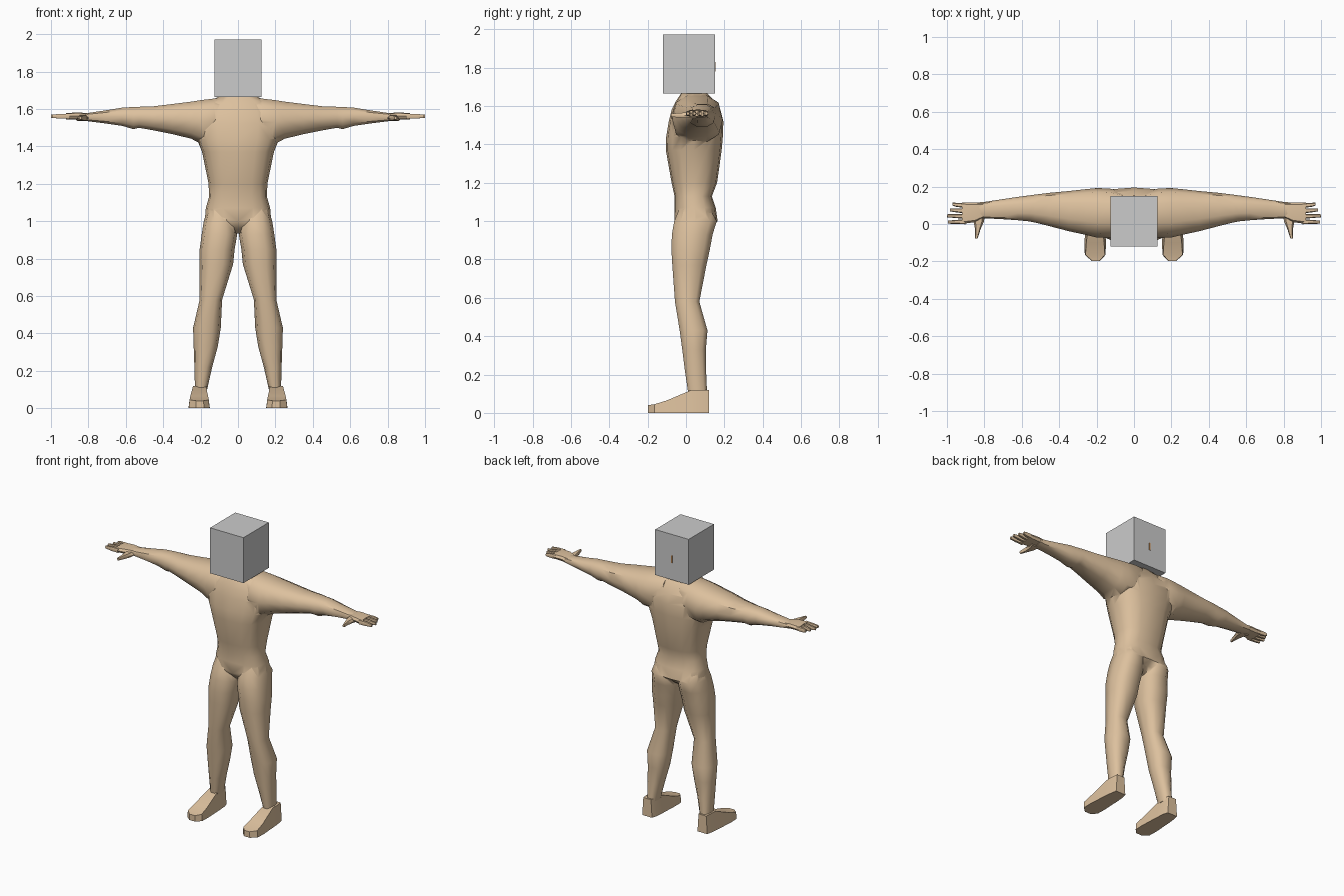
import bpy, bmesh, math
from mathutils import Vector


def material(name, rgb):
    m = bpy.data.materials.new(name)
    m.diffuse_color = (*rgb, 1)
    return m


SKIN = material("skin", (0.72, 0.53, 0.34))
GREY = material("light_grey", (0.6, 0.6, 0.6))
ORANGE = material("orange", (0.65, 0.3, 0.1))


def mesh_from_rings(name, rings, mat=SKIN, angle=45):
    """Skin a list of point rings into a closed tube."""
    bm = bmesh.new()
    loops = [[bm.verts.new(p) for p in ring] for ring in rings]
    n = len(loops[0])
    for a, b in zip(loops, loops[1:]):
        for i in range(n):
            j = (i + 1) % n
            bm.faces.new((a[i], a[j], b[j], b[i]))
    bm.faces.new(loops[0])
    bm.faces.new(loops[-1][::-1])
    bmesh.ops.recalc_face_normals(bm, faces=bm.faces)
    me = bpy.data.meshes.new(name)
    bm.to_mesh(me)
    bm.free()
    me.materials.append(mat)
    ob = bpy.data.objects.new(name, me)
    bpy.context.collection.objects.link(ob)
    if angle:
        smooth(ob, angle)
    return ob


def smooth(ob, angle):
    bpy.ops.object.select_all(action='DESELECT')
    ob.select_set(True)
    bpy.context.view_layer.objects.active = ob
    bpy.ops.object.shade_smooth_by_angle(angle=math.radians(angle))


def oval(a0, a1, b0, b1, n=12, power=0.8):
    """Slightly boxy oval filling the given bounds."""
    pts = []
    for i in range(n):
        t = 2 * math.pi * i / n
        c, s = round(math.cos(t), 6), round(math.sin(t), 6)
        c = math.copysign(abs(c) ** power, c)
        s = math.copysign(abs(s) ** power, s)
        pts.append(((a0 + a1) / 2 + c * (a1 - a0) / 2,
                    (b0 + b1) / 2 + s * (b1 - b0) / 2))
    return pts


# Torso: z, half width, front y, back y
TORSO = [(0.935, 0.05, 0.0, 0.08), (0.97, 0.13, -0.035, 0.13), (1.0, 0.178, -0.06, 0.165),
         (1.07, 0.172, -0.06, 0.155), (1.13, 0.155, -0.06, 0.135), (1.2, 0.157, -0.075, 0.162),
         (1.37, 0.192, -0.105, 0.186), (1.44, 0.22, -0.103, 0.192), (1.52, 0.235, -0.09, 0.195),
         (1.58, 0.22, -0.075, 0.178), (1.63, 0.18, -0.05, 0.145), (1.667, 0.10, -0.025, 0.11)]
torso = mesh_from_rings("body", [
    [(x, y, z) for x, y in oval(-w, w, f, b, 16, 0.78)] for z, w, f, b in TORSO])

# Leg: z, inner x, outer x, front y, back y
LEG = [(1.06, 0.04, 0.165, -0.04, 0.13), (1.0, 0.012, 0.183, -0.066, 0.165),
       (0.93, 0.004, 0.194, -0.078, 0.143), (0.85, 0.018, 0.205, -0.08, 0.128),
       (0.77, 0.026, 0.205, -0.075, 0.11), (0.58, 0.085, 0.205, -0.06, 0.072),
       (0.43, 0.092, 0.24, -0.036, 0.115), (0.33, 0.108, 0.237, -0.022, 0.106),
       (0.22, 0.138, 0.233, -0.008, 0.107), (0.10, 0.165, 0.23, 0.01, 0.112)]

# Arm: x, front y, back y, bottom z, top z
ARM = [(0.06, -0.05, 0.17, 1.44, 1.665), (0.13, -0.075, 0.19, 1.42, 1.66),
       (0.2, -0.072, 0.192, 1.41, 1.652), (0.25, -0.06, 0.187, 1.437, 1.643),
       (0.35, -0.038, 0.176, 1.462, 1.63), (0.45, -0.012, 0.167, 1.483, 1.617),
       (0.53, 0.008, 0.157, 1.497, 1.614), (0.56, 0.014, 0.153, 1.49, 1.613),
       (0.62, 0.02, 0.145, 1.508, 1.609), (0.72, 0.027, 0.13, 1.523, 1.592),
       (0.8, 0.03, 0.118, 1.533, 1.58), (0.84, 0.03, 0.115, 1.54, 1.577)]

# Foot: y, inner x, outer x, height, top inset
FOOT = [(0.12, 0.17, 0.243, 0.12, 0.008), (0.085, 0.16, 0.25, 0.12, 0.01),
        (0.03, 0.156, 0.256, 0.12, 0.016), (-0.1, 0.15, 0.265, 0.065, 0.01),
        (-0.165, 0.152, 0.263, 0.045, 0.004), (-0.197, 0.182, 0.226, 0.04, 0.002)]

# Finger: y at knuckle, y at tip, tip x
FINGERS = [(0.099, 0.106, 0.97), (0.07, 0.076, 0.985), (0.041, 0.044, 1.0), (0.012, 0.01, 0.995)]

limbs = []
for side, s in (("left", 1), ("right", -1)):
    limbs.append(mesh_from_rings(side + "_leg", [
        [(s * x, y, z) for x, y in oval(a, b, f, k, 10)] for z, a, b, f, k in LEG]))
    limbs.append(mesh_from_rings(side + "_arm", [
        [(s * x, y, z) for y, z in oval(f, k, lo, hi, 10)] for x, f, k, lo, hi in ARM]))
    mesh_from_rings(side + "_foot", [
        [(s * a, y, 0), (s * b, y, 0), (s * (b - t), y, h), (s * (a + t), y, h)]
        for y, a, b, h, t in FOOT], angle=25)
    # Palm widening from the wrist to the knuckles
    mesh_from_rings(side + "_palm", [
        [(s * x, y, z) for y, z in oval(f, k, lo, hi, 8, 0.6)] for x, f, k, lo, hi in
        [(0.8, 0.034, 0.113, 1.538, 1.576), (0.85, 0.01, 0.115, 1.543, 1.582),
         (0.92, 0.0, 0.114, 1.545, 1.578)]])
    for i, (y0, y1, tip) in enumerate(FINGERS):
        mesh_from_rings(f"{side}_finger_{i + 1}", [
            [(s * x, y, z) for y, z in oval(c - r, c + r, 1.561 - h, 1.561 + h, 6, 0.7)]
            for x, c, r, h in [(0.9, y0, 0.0135, 0.015), (0.95, (y0 + y1) / 2, 0.011, 0.014),
                               (tip, y1, 0.008, 0.009)]])
    # Thumb pointing forward
    mesh_from_rings(side + "_thumb", [
        [(s * x, y, z) for x, z in oval(c - r, c + r, 1.552 - h, 1.552 + h, 6, 0.7)]
        for y, c, r, h in [(0.06, 0.835, 0.04, 0.017), (0.015, 0.83, 0.028, 0.016),
                           (-0.03, 0.835, 0.014, 0.014), (-0.078, 0.843, 0.007, 0.009)]])

# Fuse the limbs into the torso
for limb in limbs:
    mod = torso.modifiers.new("fuse", 'BOOLEAN')
    mod.operation, mod.solver, mod.object = 'UNION', 'EXACT', limb
    bpy.context.view_layer.objects.active = torso
    bpy.ops.object.modifier_apply(modifier=mod.name)
    bpy.data.objects.remove(limb)
smooth(torso, 60)


def box(name, lo, hi, mat):
    ring = lambda z: [(lo[0], lo[1], z), (hi[0], lo[1], z), (hi[0], hi[1], z), (lo[0], hi[1], z)]
    return mesh_from_rings(name, [ring(lo[2]), ring(hi[2])], mat, angle=0)


# Block head with a small mark on the back
box("head", (-0.125, -0.12, 1.665), (0.125, 0.15, 1.972), GREY)
box("head_mark", (-0.004, 0.148, 1.78), (0.004, 0.154, 1.83), ORANGE)
